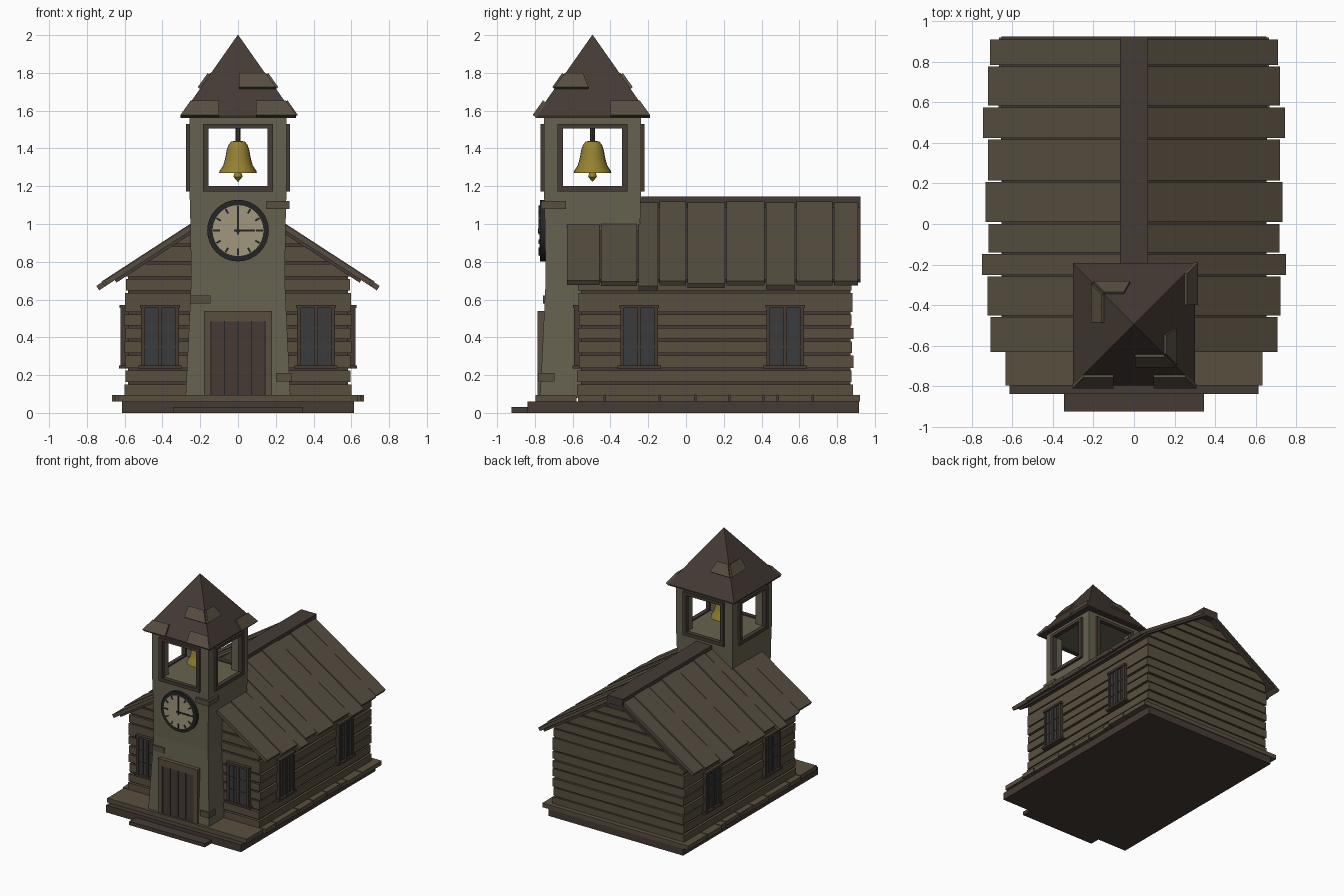
import bpy, bmesh, math, random
from mathutils import Vector

if "Cube" in bpy.data.objects:
    bpy.data.objects.remove(bpy.data.objects["Cube"])

random.seed(4)
TY = -0.495  # tower centre in y


def mat(name, r, g, b):
    m = bpy.data.materials.new(name)
    m.diffuse_color = (r, g, b, 1)
    m.use_nodes = True
    m.node_tree.nodes["Principled BSDF"].inputs["Base Color"].default_value = m.diffuse_color
    return m


WOOD = mat("wood", 0.10, 0.078, 0.05)
ROOF = mat("roof_wood", 0.095, 0.076, 0.052)
DARK = mat("dark_wood", 0.06, 0.043, 0.035)
STONE = mat("plaster", 0.135, 0.122, 0.08)
GLASS = mat("glass", 0.04, 0.043, 0.045)
BLACK = mat("black", 0.018, 0.018, 0.018)
DIAL = mat("dial", 0.36, 0.31, 0.21)
GOLD = mat("gold", 0.30, 0.22, 0.03)


def mesh(name, verts, faces, m):
    me = bpy.data.meshes.new(name)
    bm = bmesh.new()
    vs = [bm.verts.new(v) for v in verts]
    for f in faces:
        bm.faces.new([vs[i] for i in f])
    bmesh.ops.recalc_face_normals(bm, faces=bm.faces)
    bm.to_mesh(me)
    bm.free()
    me.materials.append(m)
    ob = bpy.data.objects.new(name, me)
    bpy.context.collection.objects.link(ob)
    return ob


def loft(name, rings, m):
    n = len(rings[0])
    verts = [v for r in rings for v in r]
    faces = [list(range(n)), list(range((len(rings) - 1) * n, len(rings) * n))]
    for k in range(len(rings) - 1):
        for i in range(n):
            j = (i + 1) % n
            faces.append([k * n + i, k * n + j, (k + 1) * n + j, (k + 1) * n + i])
    return mesh(name, verts, faces, m)


def box(name, x0, x1, y0, y1, z0, z1, m):
    return loft(name, [[(x0, y0, z), (x1, y0, z), (x1, y1, z), (x0, y1, z)] for z in (z0, z1)], m)


def prism(name, pts, y0, y1, m):
    return loft(name, [[(x, y, z) for x, z in pts] for y in (y0, y1)], m)


def disc(name, r, y0, y1, z, m, n=32):
    a = [2 * math.pi * i / n for i in range(n)]
    return prism(name, [(r * math.cos(t), z + r * math.sin(t)) for t in a], y0, y1, m)


def wall_box(name, place, u0, u1, d0, d1, z0, z1, m):
    """Box on a wall: u along the wall, d outwards. place = (origin, u direction, outward direction)."""
    o, u, d = place
    ring = lambda z: [(o[0] + a * u[0] + b * d[0], o[1] + a * u[1] + b * d[1], z)
                      for a, b in ((u0, d0), (u1, d0), (u1, d1), (u0, d1))]
    return loft(name, [ring(z0), ring(z1)], m)


# foundation, step and deck planks
box("foundation", -0.615, 0.615, -0.84, 0.915, 0, 0.06, DARK)
box("front_step", -0.345, 0.345, -0.925, -0.8, 0, 0.03, DARK)
cuts = [-0.8, -0.575, -0.43, -0.14, 0.05, 0.23, 0.41, 0.485, 0.67, 0.925]
for i, (a, b) in enumerate(zip(cuts, cuts[1:])):
    w = 0.635 if i == 0 else random.uniform(0.645, 0.67)
    box("deck_plank", -w, w, a + 0.004, b - 0.004, 0.06, 0.095, WOOD)

# house core and horizontal siding boards
prism("house_core", [(-0.582, 0.06), (0.582, 0.06), (0.582, 0.735), (0, 1.105), (-0.582, 0.735)], -0.555, 0.87, DARK)
boards = [0.095, 0.163, 0.237, 0.317, 0.392, 0.462, 0.535, 0.648, 0.722, 0.802, 0.895, 0.965, 1.035]
for z0, z1 in zip(boards, boards[1:]):
    z1 -= 0.013
    w = random.uniform(0.592, 0.604)
    f, b = random.uniform(-0.58, -0.565), random.uniform(0.875, 0.89)
    lim = lambda z: min(w, (1.115 - z) / 0.65)
    prism("siding_board", [(-lim(z0), z0), (lim(z0), z0), (lim(z1), z1), (-lim(z1), z1)], f, b, WOOD)

# roof planks on an underlay, both slopes
def slope(name, x0, x1, top, t, y0, y1, m):
    nx, nz = 0.545 * t, 0.838 * t
    for s in (-1, 1):
        p = [(x0, top - 0.65 * x0), (x1, top - 0.65 * x1),
             (x1 - nx, top - 0.65 * x1 - nz), (x0 - nx, top - 0.65 * x0 - nz)]
        prism(name, [(s * x, z) for x, z in p], y0, y1, m)

slope("roof_underlay", 0.01, 0.655, 1.132, 0.02, -0.61, 0.925, DARK)
ycuts = [0.915, 0.78, 0.58, 0.42, 0.21, 0.005, -0.145, -0.255, -0.455, -0.635]
reach = [0.71, 0.72, 0.745, 0.72, 0.732, 0.717, 0.75, 0.723, 0.707]
for i, x in enumerate(reach):
    slope("roof_plank", 0.04, x, 1.16 + 0.005 * (i % 2), 0.028, ycuts[i + 1] + 0.004, ycuts[i] - 0.004, ROOF)
box("ridge_cap", -0.07, 0.07, -0.25, 0.925, 1.08, 1.145, DARK)

# tower shaft, slightly flared at the foot
sq = lambda h, z: [(-h, TY - h, z), (h, TY - h, z), (h, TY + h, z), (-h, TY + h, z)]
loft("tower_shaft", [sq(0.278, 0.08), sq(0.262, 0.4), sq(0.248, 0.7), sq(0.252, 1.0), sq(0.257, 1.19)], STONE)
for sx in (-1, 1):
    for sy in (-1, 1):
        xs, ys = sorted((sx * 0.17, sx * 0.257)), sorted((TY + sy * 0.17, TY + sy * 0.257))
        box("belfry_post", *xs, *ys, 1.19, 1.52, STONE)
box("belfry_top", -0.257, 0.257, TY - 0.257, TY + 0.257, 1.515, 1.57, STONE)

# belfry opening frames on four sides
dirs = [((1, 0), (0, -1)), ((0, 1), (1, 0)), ((-1, 0), (0, 1)), ((0, -1), (-1, 0))]
for u, d in dirs:
    p = ((0, TY), u, d)
    for s in (-1, 1):
        wall_box("belfry_frame_side", p, *sorted((s * 0.155, s * 0.185)), 0.24, 0.275, 1.175, 1.53, DARK)
    wall_box("belfry_frame_sill", p, -0.185, 0.185, 0.24, 0.275, 1.172, 1.2, DARK)
    wall_box("belfry_frame_head", p, -0.185, 0.185, 0.24, 0.275, 1.505, 1.53, DARK)

# spire with raised shingle patches
loft("spire", [sq(0.302, 1.562), sq(0.302, 1.572), sq(0.002, 2.0)], DARK)

def patch(side, u0, u1, z0, z1, cut0=0.0, cut1=0.0):
    u, d = dirs[side]
    rings = []
    for t in (-0.01, 0.016):
        ring = []
        for a, z in ((u0, z0), (u1, z0), (u1 - cut1, z1), (u0 + cut0, z1)):
            r = 0.302 * (2.0 - z) / 0.43 + t * 0.82
            ring.append((a * u[0] + r * d[0], TY + a * u[1] + r * d[1], z + t * 0.57))
        rings.append(ring)
    loft("spire_shingle", rings, ROOF)

patch(0, -0.305, -0.10, 1.568, 1.645, 0.055)
patch(0, 0.095, 0.308, 1.568, 1.645, 0, 0.055)
patch(0, 0.005, 0.2, 1.715, 1.79, 0, 0.053)
patch(1, 0.095, 0.305, 1.568, 1.645, 0, 0.055)
patch(1, -0.2, -0.02, 1.715, 1.79, 0.053, 0.03)
patch(2, 0.02, 0.2, 1.715, 1.79, 0.03, 0.053)
patch(3, -0.2, -0.01, 1.715, 1.79, 0.053)

# corner stones on the tower
box("corner_stone", 0.15, 0.272, TY - 0.272, TY - 0.14, 1.08, 1.122, WOOD)
box("corner_stone", -0.255, -0.145, TY - 0.262, TY - 0.15, 0.578, 0.622, WOOD)
box("corner_stone", 0.2, 0.282, TY - 0.285, TY - 0.2, 0.165, 0.21, WOOD)

# clock
CZ = 0.965
disc("clock_rim", 0.163, -0.772, -0.73, CZ, BLACK)
disc("clock_dial", 0.135, -0.776, -0.74, CZ, DIAL)
disc("clock_hub", 0.012, -0.783, -0.76, CZ, BLACK, 12)

def clock_bar(name, ang, r0, r1, w):
    c, s = math.sin(ang), math.cos(ang)
    prism(name, [(r * c + k * s, CZ + r * s - k * c) for r, k in ((r0, -w), (r1, -w), (r1, w), (r0, w))],
          -0.78, -0.765, BLACK)

for i in range(12):
    clock_bar("clock_tick", i * math.pi / 6, 0.095 if i % 3 == 0 else 0.105, 0.132, 0.005)
clock_bar("minute_hand", 0, -0.02, 0.12, 0.005)
clock_bar("hour_hand", math.pi / 2, -0.02, 0.09, 0.006)

# door
for s in (-1, 1):
    box("door_frame_side", *sorted((s * 0.143, s * 0.18)), -0.785, -0.74, 0.09, 0.54, WOOD)
box("door_frame_head", -0.18, 0.18, -0.785, -0.74, 0.485, 0.54, WOOD)
box("door_back", -0.145, 0.145, -0.773, -0.74, 0.09, 0.487, BLACK)
for i in range(4):
    x = -0.142 + i * 0.071
    box("door_plank", x + 0.003, x + 0.068, -0.78, -0.74, 0.09, 0.485, DARK)

# windows: two on the front, two on each long side
def window(o, u, d, h):
    p = (o, u, d)
    wall_box("window_glass", p, -h, h, -0.03, 0.012, 0.245, 0.56, GLASS)
    for a in (-h, 0, h):
        wall_box("window_stile", p, a - 0.01, a + 0.01, -0.03, 0.022, 0.24, 0.565, DARK)
    for a in (-h / 2, h / 2):
        wall_box("window_muntin", p, a - 0.003, a + 0.003, -0.02, 0.016, 0.25, 0.555, DARK)
    for z in (0.35, 0.45):
        wall_box("window_bar", p, -h, h, -0.02, 0.016, z - 0.003, z + 0.003, DARK)
    wall_box("window_sill", p, -h - 0.025, h + 0.025, -0.03, 0.03, 0.235, 0.252, DARK)
    wall_box("window_head", p, -h - 0.015, h + 0.015, -0.03, 0.027, 0.555, 0.572, DARK)

for s in (-1, 1):
    window((s * 0.413, -0.572), *dirs[0], 0.09)
    for y in (-0.247, 0.525):
        window((s * 0.6, y), *dirs[1 if s > 0 else 3], 0.09)

# bell, clapper and hanger
def lathe(name, prof, m, n=20):
    ob = loft(name, [[(r * math.cos(2 * math.pi * i / n), TY + r * math.sin(2 * math.pi * i / n), z)
                      for i in range(n)] for r, z in prof], m)
    bpy.context.view_layer.objects.active = ob
    ob.select_set(True)
    bpy.ops.object.shade_smooth_by_angle(angle=math.radians(35))
    ob.select_set(False)

lathe("bell", [(0.085, 1.285), (0.1, 1.27), (0.098, 1.28), (0.078, 1.31), (0.067, 1.35), (0.06, 1.39),
               (0.05, 1.42), (0.035, 1.437), (0.01, 1.44)], GOLD)
lathe("clapper", [(0.003, 1.225), (0.024, 1.25), (0.02, 1.265), (0.01, 1.3)], GOLD, 10)
lathe("bell_hanger", [(0.014, 1.43), (0.014, 1.53)], DARK, 10)
